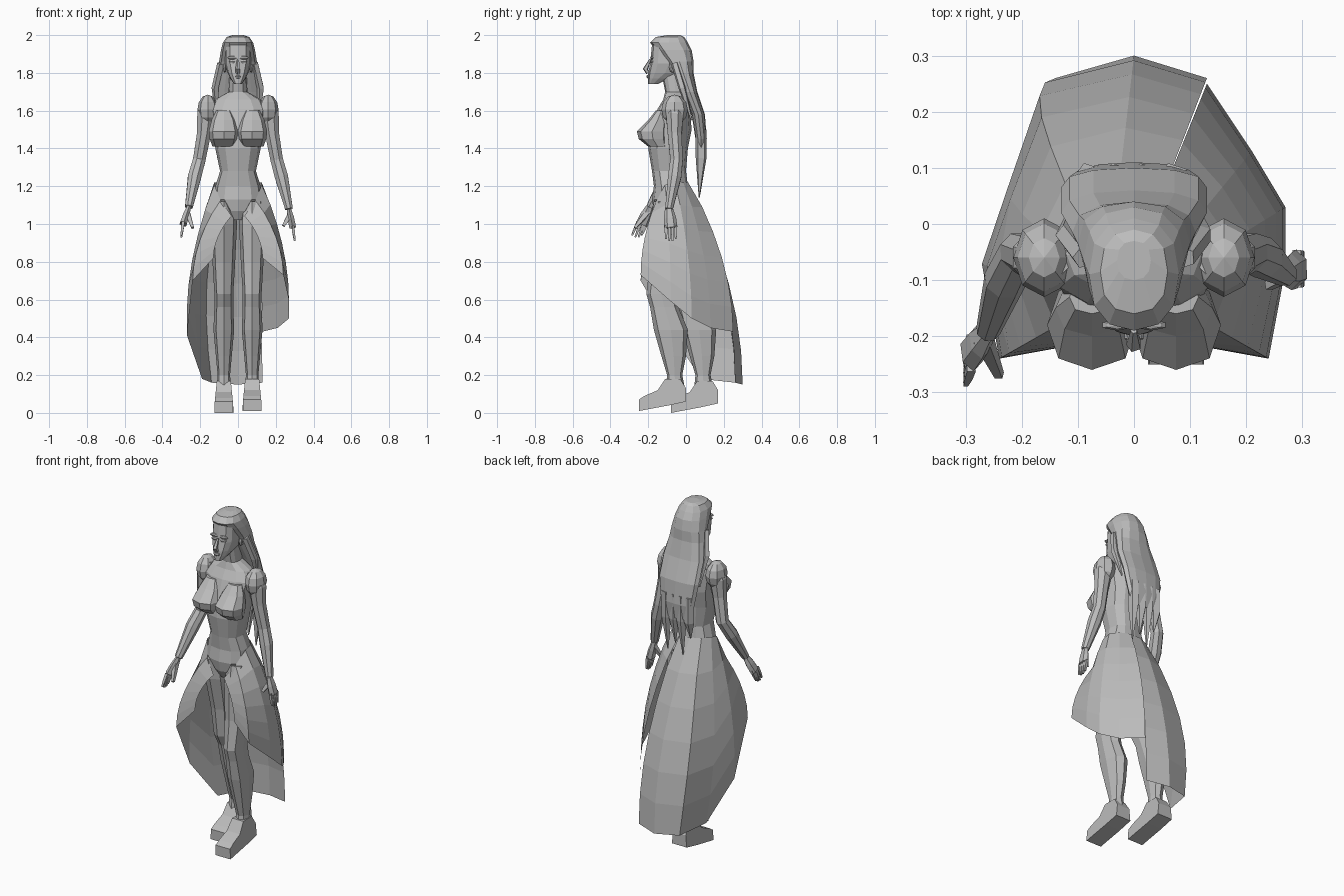
import bpy, bmesh, math
from mathutils import Vector

if "Cube" in bpy.data.objects:
    bpy.data.objects.remove(bpy.data.objects["Cube"])

GREY = (.5, .5, .5, 1)
material = bpy.data.materials.new("plain_grey")
material.use_nodes = True
material.diffuse_color = GREY
shader = material.node_tree.nodes["Principled BSDF"]
shader.inputs["Base Color"].default_value = GREY
shader.inputs["Roughness"].default_value = .8


def finish(name, bm):
    bmesh.ops.recalc_face_normals(bm, faces=bm.faces)
    mesh = bpy.data.meshes.new(name)
    bm.to_mesh(mesh)
    bm.free()
    mesh.materials.append(material)
    obj = bpy.data.objects.new(name, mesh)
    bpy.context.collection.objects.link(obj)


def skin(name, rows, closed=True):
    """Join rows of points with quads; closed rows become a capped solid."""
    bm = bmesh.new()
    grid = [[bm.verts.new(point) for point in row] for row in rows]
    count = len(grid[0])
    for upper, lower in zip(grid, grid[1:]):
        for i in range(count if closed else count - 1):
            j = (i + 1) % count
            bm.faces.new((upper[i], upper[j], lower[j], lower[i]))
    if closed:
        bm.faces.new(grid[0])
        bm.faces.new(grid[-1])
    finish(name, bm)


def turn(count, offset=0):
    return [math.tau * (k + offset) / count for k in range(count)]


def bend(value, power):
    return math.copysign(abs(value) ** power, value)


def loft(name, rings, sides=12, centre=0, power=1, shift=lambda z: 0):
    """Stack ovals given as height, half width, front and back; a low power is boxier."""
    rows = []
    for z, width, front, back in rings:
        middle = (front + back) / 2 + shift(z)
        depth = (back - front) / 2
        rows.append([(centre + width * bend(math.sin(a), power),
                      middle - depth * bend(math.cos(a), power), z) for a in turn(sides)])
    skin(name, rows)


def tube(name, path, sides=6, flat=1):
    """Run a limb along pairs of point and radius."""
    points = [Vector(point) for point, radius in path]
    rows = []
    for i, point in enumerate(points):
        before, after = points[max(i - 1, 0)], points[min(i + 1, len(points) - 1)]
        along = (after - before).normalized()
        across = along.cross(Vector((0, 1, 0))).normalized()
        depth = along.cross(across)
        radius = path[i][1]
        rows.append([point + across * (radius * flat * math.cos(a)) + depth * (radius * math.sin(a))
                     for a in turn(sides, .5)])
    skin(name, rows)


def blob(name, centre, size, sides=6, rings=4):
    bm = bmesh.new()
    bmesh.ops.create_uvsphere(bm, u_segments=sides, v_segments=rings, radius=1)
    bmesh.ops.scale(bm, vec=size, verts=bm.verts)
    bmesh.ops.translate(bm, vec=centre, verts=bm.verts)
    finish(name, bm)


# Torso with neck
loft("torso", [
    (1.02, .03, -.14, -.06), (1.07, .07, -.17, .02), (1.13, .13, -.18, .04),
    (1.2, .12, -.17, .01), (1.28, .095, -.18, 0), (1.4, .12, -.2, .01),
    (1.5, .13, -.19, .03), (1.61, .15, -.15, .02), (1.66, .12, -.12, .01),
    (1.7, .05, -.11, 0), (1.8, .045, -.13, 0)], power=.85)

# Head and face
loft("head", [
    (1.74, .02, -.2, -.15), (1.77, .04, -.2, -.09), (1.8, .055, -.2, -.02),
    (1.85, .07, -.19, .01), (1.95, .07, -.18, .01), (1.98, .04, -.14, -.03)], power=.75)
tube("nose", [((0, -.19, 1.87), .006), ((0, -.215, 1.82), .014), ((0, -.2, 1.8), .012)], sides=5)
blob("lips", (0, -.2, 1.78), (.02, .01, .01))

BREAST = [(1.6, .04, -.16, -.1), (1.55, .065, -.2, -.1), (1.49, .08, -.26, -.1),
          (1.45, .075, -.25, -.1), (1.41, .06, -.2, -.1)]
for side, word in ((1, "left"), (-1, "right")):
    blob(word + "_eye", (side * .03, -.18, 1.86), (.02, .01, .01))
    blob(word + "_brow", (side * .03, -.18, 1.88), (.03, .01, .01))
    blob(word + "_ear", (side * .07, -.07, 1.83), (.01, .02, .03))
    loft(word + "_breast", BREAST, sides=8, centre=side * .075, power=.85)
    blob(word + "_shoulder", (side * .16, -.06, 1.605), (.055, .07, .08), sides=8, rings=6)

# Long hair: cap and fall in one shell, ending in pointed locks
loft("hair", [
    (2, .03, -.1, -.03), (1.99, .06, -.16, -.01), (1.96, .08, -.19, .01),
    (1.92, .09, -.16, .03), (1.86, .1, -.11, .04), (1.8, .11, -.07, .04),
    (1.7, .13, -.02, .06), (1.58, .13, .03, .1), (1.45, .11, .05, .11),
    (1.36, .08, .06, .1)], power=.85)
for x, tip in ((-.08, 1.25), (-.03, 1.14), (.02, 1.2), (.07, 1.15)):
    tube("hair_lock", [((x, .08, 1.5), .03), ((x, .08, 1.35), .03), ((x, .07, tip), .003)], sides=5)
for side in (1, -1):
    tube("side_lock", [((side * .09, -.06, 1.85), .02), ((side * .12, -.02, 1.72), .02),
                       ((side * .11, .03, 1.55), .005)], sides=5)


# Arms: shared upper arm, own forearm and hand
def arm(word, side, elbow, wrist, palm, thumb, reach):
    upper = [((side * x, y, z), radius) for x, y, z, radius in (
        (.15, -.06, 1.66, .04), (.17, -.06, 1.58, .05), (.18, -.06, 1.48, .04),
        (.205, -.05, 1.34, .036))]
    tube(word + "_arm", upper + [(elbow, .038), (wrist, .022)], sides=8)
    wrist, palm = Vector(wrist), Vector(palm)
    tube(word + "_palm", [(wrist, .022), (wrist.lerp(palm, .5), .033), (palm, .035)], flat=.6)
    tube(word + "_thumb", [(wrist.lerp(palm, .3), .02), (thumb, .01)], sides=4)
    for k in range(4):
        start = palm + Vector((0, (k - 1.5) * .017, .01))
        end = start + Vector((side * .01, reach, -.08 if k in (1, 2) else -.07))
        tube(word + "_finger", [(start, .011), (start.lerp(end, .5), .01), (end, .006)], sides=4)


arm("left", 1, (.23, -.06, 1.25), (.27, -.09, 1.08), (.29, -.08, .98), (.24, -.11, .99), 0)
arm("right", -1, (-.23, -.1, 1.25), (-.26, -.19, 1.09), (-.29, -.23, 1), (-.24, -.27, .98), -.03)

# Legs: the left one leads, the right one trails
LEG = [
    (1.12, .06, -.17, .03), (1, .07, -.19, .02), (.8, .06, -.19, -.01),
    (.63, .05, -.21, -.05), (.56, .05, -.19, -.04), (.44, .055, -.17, .01),
    (.3, .042, -.13, 0), (.2, .033, -.1, -.02), (.1, .04, -.11, 0)]
SHOE_OUTLINE = [
    (0, .01), (0, .07), (.03, .09), (.1, .12), (.14, .18),
    (.22, .18), (.25, .13), (.25, .06), (.16, .04)]
for word, side, stride, toe in (("left", 1, 0, -.25), ("right", -1, .15, -.08)):
    loft(word + "_leg", LEG, sides=8, centre=side * .075, power=.85,
         shift=lambda z: stride * min(1, (1.12 - z) / .6))
    drop = .01 if side < 0 else 0
    skin(word + "_shoe", [
        [(side * .075 + edge * (.05 - .1 * max(0, z - .05)), toe + y, z - drop)
         for y, z in SHOE_OUTLINE] for edge in (-1, 1)])


# Open-front skirt: columns run from a dipped waistband to an uneven hem
def column(step, hem, rows=6):
    angle = math.radians(15 + 30 * step)
    dip = max(0, math.cos(angle)) ** 2
    top = Vector((.13 * math.sin(angle), -.085 - .1 * math.cos(angle), 1.22 - .19 * dip))
    hem = Vector(hem)
    long_part = max(0, .45 - hem.z) if hem.x < 0 else 0
    points = []
    for k in range(rows + 1):
        t = k / rows
        flare = math.sin(t * math.pi / 2) ** .85
        point = top.lerp(hem, flare)
        point.x *= 1 + long_part * math.sin(t * math.pi)
        point.z = top.z + (hem.z - top.z) * t
        points.append(point)
    return points


def skirt_panel(name, first, hems):
    skin(name, [column(first + k, hem) for k, hem in enumerate(hems)], closed=False)


skirt_panel("skirt_left_panel", 0, [
    (.13, -.22, .82), (.24, -.24, .73), (.27, -.08, .59),
    (.27, .03, .5), (.21, .13, .45), (.13, .25, .43)])
skirt_panel("skirt_tail_panel", 5, [
    (.13, .26, .16), (0, .3, .15), (-.14, .26, .16), (-.19, .08, .18),
    (-.27, -.07, .41), (-.24, -.24, .7), (-.13, -.22, .82)])
